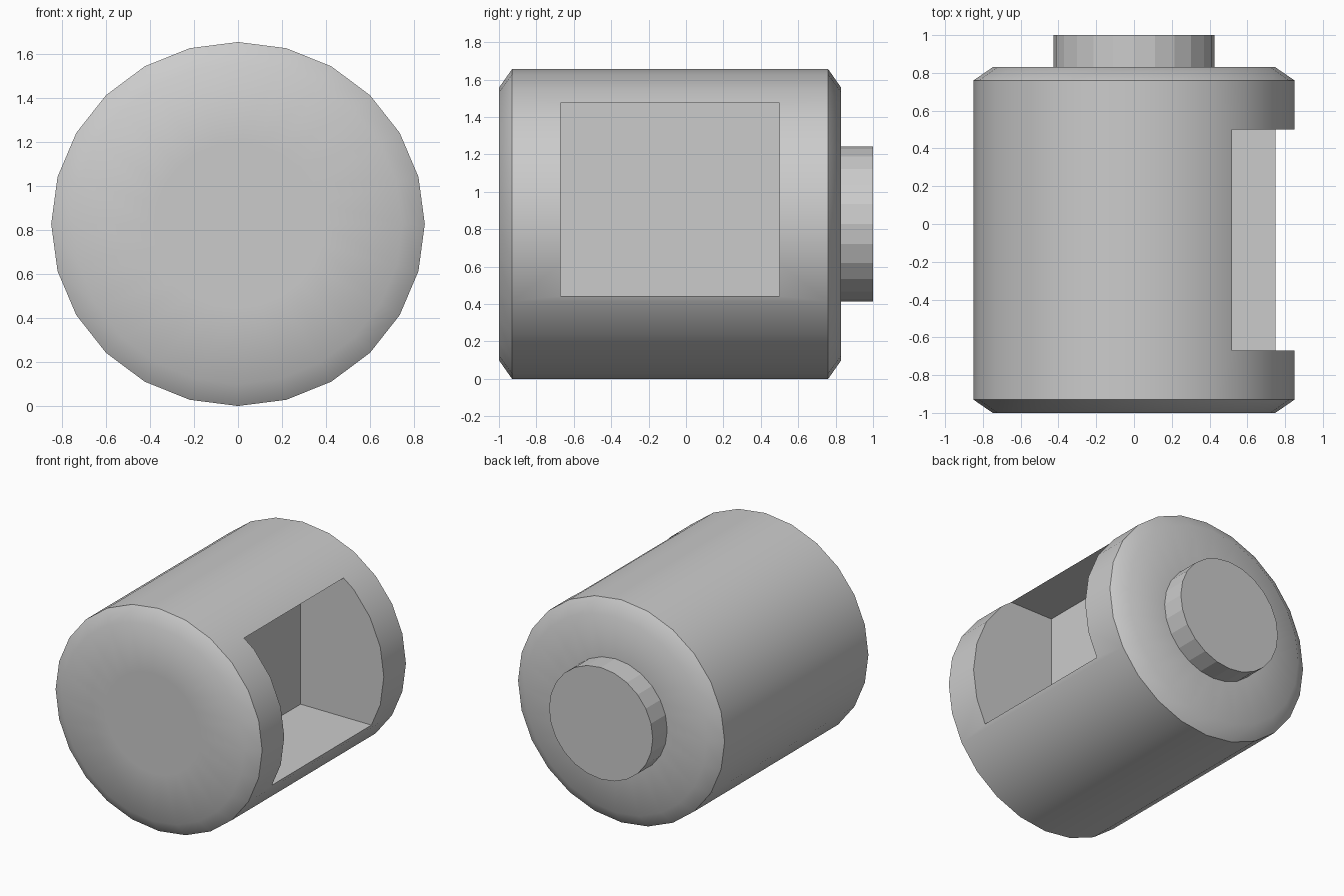
import bpy, bmesh, math

if "Cube" in bpy.data.objects:
    bpy.data.objects.remove(bpy.data.objects["Cube"])

SIDES = 24
CZ = 0.828               # height of the axis
RX, RZ = 0.85, 0.828     # slightly oval section


def lathe(name, profile):
    """Closed solid along y from (y, radius fraction) rings."""
    bm = bmesh.new()
    rings = []
    for y, r in profile:
        rings.append([bm.verts.new((RX * r * math.sin(a), y, CZ + RZ * r * math.cos(a)))
                      for a in (2 * math.pi * i / SIDES for i in range(SIDES))])
    for a, b in zip(rings, rings[1:]):
        for i in range(SIDES):
            j = (i + 1) % SIDES
            bm.faces.new((a[i], a[j], b[j], b[i]))
    bm.faces.new(rings[0])
    bm.faces.new(rings[-1])
    bmesh.ops.recalc_face_normals(bm, faces=bm.faces)
    mesh = bpy.data.meshes.new(name)
    bm.to_mesh(mesh)
    bm.free()
    obj = bpy.data.objects.new(name, mesh)
    bpy.context.collection.objects.link(obj)
    return obj


# Drum body with chamfered rims
body = lathe("drum_body", [(-1, 0.45), (-1, 0.88), (-0.93, 1),
                           (0.76, 1), (0.83, 0.88), (0.83, 0.45)])

# Box cutter for the side window
x0, x1, y0, y1, z0, z1 = 0.165, 1.2, -0.67, 0.5, 0.442, 1.475
bpy.ops.mesh.primitive_cube_add(size=1, location=((x0 + x1) / 2, (y0 + y1) / 2, (z0 + z1) / 2))
cutter = bpy.context.object
cutter.name = "window_cutter"
cutter.scale = (x1 - x0, y1 - y0, z1 - z0)
cutter.hide_render = True

cut = body.modifiers.new("window", 'BOOLEAN')
cut.operation = 'DIFFERENCE'
cut.solver = 'EXACT'
cut.object = cutter
bpy.ops.object.select_all(action='DESELECT')
body.select_set(True)
bpy.context.view_layer.objects.active = body
bpy.ops.object.modifier_apply(modifier=cut.name)
bpy.data.objects.remove(cutter)
bpy.ops.object.shade_smooth_by_angle(angle=math.radians(45))

# Faceted stub on the back
lathe("rear_stub", [(0.8, 0.502), (1, 0.502)])
